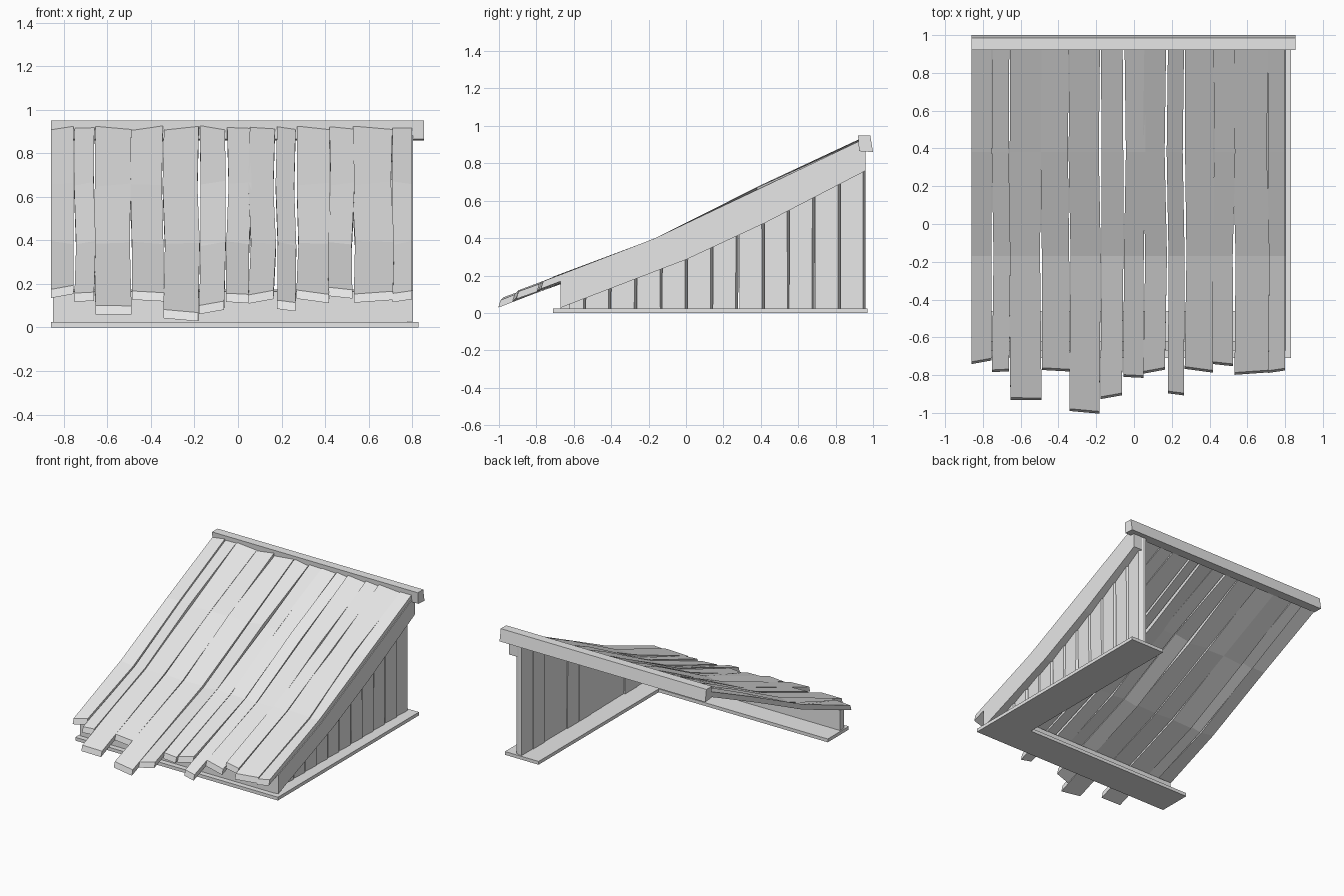
import bpy, bmesh, random
from mathutils import Vector

random.seed(4)
cube = bpy.data.objects.get("Cube")
if cube:
    bpy.data.objects.remove(cube, do_unlink=True)

wood = bpy.data.materials.new("grey_wood")
wood.use_nodes = True
GREY = (0.8, 0.8, 0.8, 1)
wood.diffuse_color = GREY
wood.node_tree.nodes["Principled BSDF"].inputs["Base Color"].default_value = GREY


def loft(name, rings):
    """Closed solid through matching rings of points."""
    bm = bmesh.new()
    rows = [[bm.verts.new(p) for p in ring] for ring in rings]
    n = len(rows[0])
    for a, b in zip(rows, rows[1:]):
        for i in range(n):
            j = (i + 1) % n
            bm.faces.new((a[i], a[j], b[j], b[i]))
    bm.faces.new(rows[0])
    bm.faces.new(rows[-1])
    bmesh.ops.recalc_face_normals(bm, faces=bm.faces)
    mesh = bpy.data.meshes.new(name)
    bm.to_mesh(mesh)
    bm.free()
    mesh.materials.append(wood)
    obj = bpy.data.objects.new(name, mesh)
    bpy.context.collection.objects.link(obj)
    return obj


def extrude_x(name, profile, x0, x1):
    return loft(name, [[(x, y, z) for y, z in profile] for x in (x0, x1)])


def extrude_z(name, profile, z0, z1):
    return loft(name, [[(x, y, z) for x, y in profile] for z in (z0, z1)])


# Sagging roof line
ROOF = [(-1.0, .07), (-.9, .11), (-.76, .165), (-.17, .39), (.38, .66), (.95, .93)]


def roof_z(y):
    for (y0, z0), (y1, z1) in zip(ROOF, ROOF[1:]):
        if y <= y1:
            return z0 + (z1 - z0) * (y - y0) / (y1 - y0)
    return ROOF[-1][1]


# L-shaped base board
extrude_z("base_board", [(-.86, -.71), (.83, -.71), (.83, .97), (.55, .97),
                         (.55, -.46), (-.86, -.46)], 0, .025)

# Low front wall
extrude_x("front_wall", [(-.67, .025), (-.62, .025), (-.62, .175), (-.67, .165)], -.85, .78)

# Side wall of upright boards, each with one chamfered edge
STEP = .136
for i in range(12):
    y0 = -.67 + i * STEP
    y1 = min(y0 + STEP, .96)
    inner = .69 + random.uniform(0, .012)
    lean = random.uniform(-.004, .004)
    section = [(inner, y0), (.745, y0), (.752, y1 - .014), (.725, y1), (inner, y1)]
    top = [(x, y, roof_z(y) - .045) for x, y in section]
    bottom = [(x, y + (lean if 0 < i < 11 else 0), .02) for x, y in section]
    loft(f"side_board_{i + 1}", [bottom, top])

# Sloping trim board on the side wall
extrude_x("side_trim", [(-.67, .028), (0, .285), (.42, .48), (.96, .76), (.96, .9),
                        (.38, .625), (-.17, .36), (-.67, .17)], .735, .805)

# Warped roof planks: left edge, right edge, front end
PLANKS = [(-.86, -.755, -.72), (-.75, -.66, -.77), (-.655, -.49, -.92),
          (-.49, -.345, -.765), (-.34, -.18, -.985), (-.175, -.06, -.905),
          (-.05, .055, -.80), (.055, .17, -.77), (.18, .265, -.89),
          (.27, .42, -.765), (.42, .53, -.735), (.53, .71, -.78), (.71, .80, -.77)]
for i, (x0, x1, end) in enumerate(PLANKS):
    rings = []
    for y in (.95, .38, -.17, end):
        sway = random.uniform(-.008, .008) if y != .95 else 0
        if i in (0, len(PLANKS) - 1):
            sway = 0
        tilt = random.uniform(-.011, .011)
        lift = random.uniform(-.006, .006) if y != .95 else 0
        ring = []
        for x, side, drop in ((x0, -1, 0), (x1, 1, 0), (x1, 1, .04), (x0, -1, .04)):
            # Front ends are cut a little askew
            skew = side * tilt if y == end else 0
            z = roof_z(y) + lift + side * tilt - drop
            ring.append(Vector((x + sway, y + skew + drop * -.3 * (y == end), max(z, .02))))
        rings.append(ring)
    loft(f"roof_plank_{i + 1}", rings)

# Ridge beam
extrude_x("ridge_beam", [(.92, .95), (.985, .95), (1.0, .86), (.925, .865)], -.86, .855)
